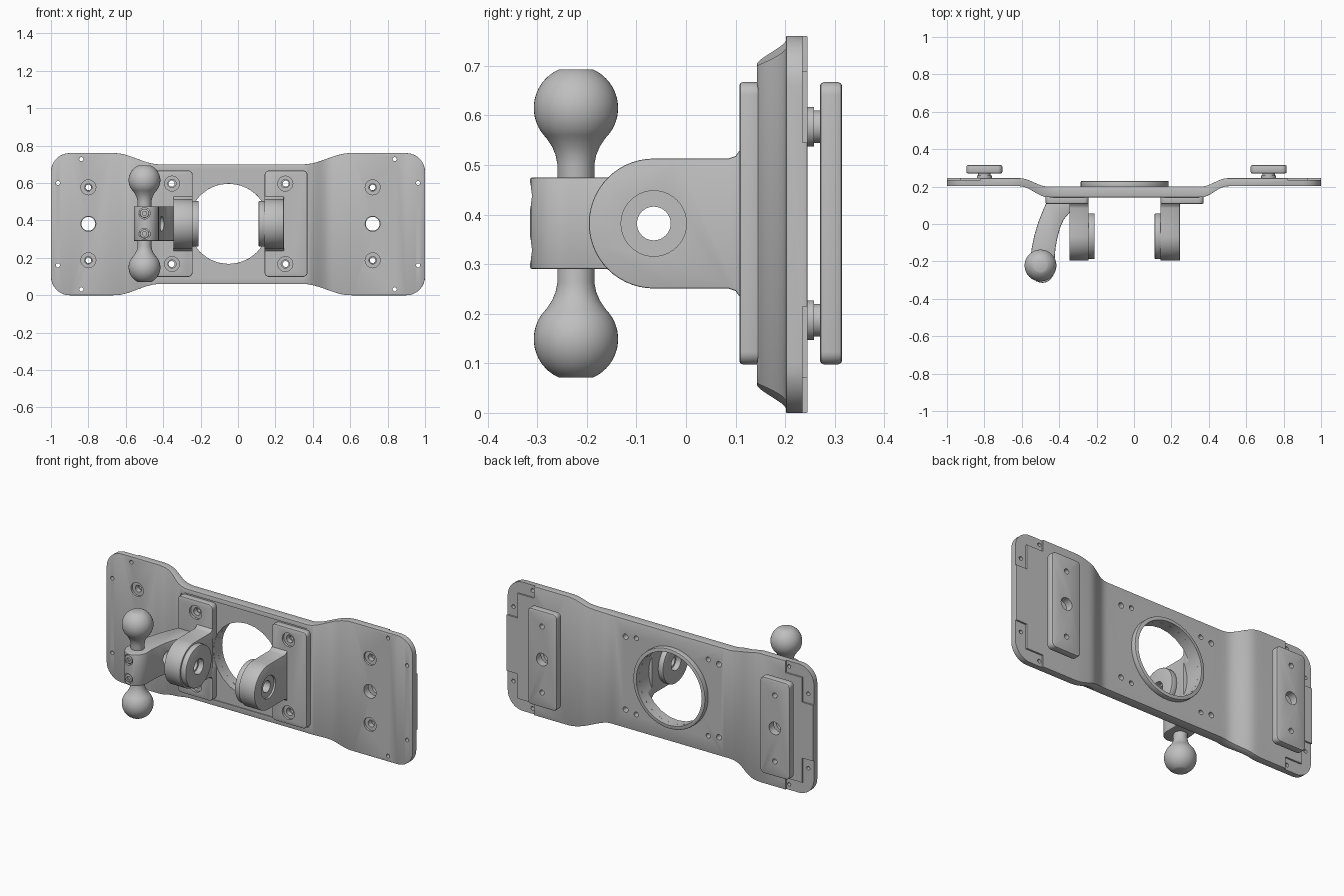
import bpy, bmesh, math
from mathutils import Vector

if "Cube" in bpy.data.objects:
    bpy.data.objects.remove(bpy.data.objects["Cube"])

grey = bpy.data.materials.new("machined_grey")
grey.use_nodes = True
grey.diffuse_color = (0.52, 0.52, 0.52, 1)
grey.node_tree.nodes["Principled BSDF"].inputs["Base Color"].default_value = (0.52, 0.52, 0.52, 1)

MID = -0.05      # centre line of the bracket in x
ZC = 0.382       # centre height
PIVOT_Y = -0.065


def activate(ob):
    bpy.ops.object.select_all(action='DESELECT')
    ob.select_set(True)
    bpy.context.view_layer.objects.active = ob


def apply_all(ob):
    activate(ob)
    for m in list(ob.modifiers):
        bpy.ops.object.modifier_apply(modifier=m.name)


def finish(name, bm, bevel=0):
    bmesh.ops.recalc_face_normals(bm, faces=bm.faces)
    me = bpy.data.meshes.new(name)
    bm.to_mesh(me)
    bm.free()
    me.materials.append(grey)
    ob = bpy.data.objects.new(name, me)
    bpy.context.collection.objects.link(ob)
    if bevel:
        m = ob.modifiers.new("soft_edges", 'BEVEL')
        m.width, m.segments, m.limit_method = bevel, 2, 'ANGLE'
        m.angle_limit = math.radians(40)
        apply_all(ob)
    return ob


def prism(name, pts, axis, a, b, bevel=0):
    """Extrude a flat outline along one axis from a to b."""
    place = {'x': lambda p, t: (t, p[0], p[1]),
             'y': lambda p, t: (p[0], t, p[1]),
             'z': lambda p, t: (p[0], p[1], t)}[axis]
    bm = bmesh.new()
    lo = [bm.verts.new(place(p, a)) for p in pts]
    hi = [bm.verts.new(place(p, b)) for p in pts]
    bm.faces.new(lo)
    bm.faces.new(hi)
    n = len(pts)
    for i in range(n):
        j = (i + 1) % n
        bm.faces.new((lo[i], lo[j], hi[j], hi[i]))
    return finish(name, bm, bevel)


def arc(cx, cy, r, a0, a1, n):
    return [(cx + r * math.cos(math.radians(a0 + (a1 - a0) * i / n)),
             cy + r * math.sin(math.radians(a0 + (a1 - a0) * i / n))) for i in range(n + 1)]


def rod(name, cx, cy, r, axis, a, b, bevel=0, n=40):
    return prism(name, arc(cx, cy, r, 0, 360, n)[:-1], axis, a, b, bevel)


def round_rect(x0, x1, z0, z1, r):
    pts = []
    for cx, cz, a in ((x1 - r, z1 - r, 0), (x0 + r, z1 - r, 90),
                      (x0 + r, z0 + r, 180), (x1 - r, z0 + r, 270)):
        pts += arc(cx, cz, r, a, a + 90, 5)
    return pts


def cut(ob, cutters):
    for c in cutters:
        m = ob.modifiers.new("cut", 'BOOLEAN')
        m.operation, m.solver, m.object = 'DIFFERENCE', 'EXACT', c
        c.hide_render = True
    apply_all(ob)
    for c in cutters:
        bpy.data.objects.remove(c)


def smooth(ob, angle=35):
    activate(ob)
    bpy.ops.object.shade_smooth_by_angle(angle=math.radians(angle))


def bore(x, z, r, a=0.05, b=0.4):
    return rod("cutter", x, z, r, 'y', a, b, n=24)


def step(x, a, b):
    t = min(1, max(0, (x - a) / (b - a)))
    return t * t * (3 - 2 * t)


# Main plate: bent in depth, waisted in height, rounded at the corners
R = 0.1
corner = [1 - R + R * math.sin(math.radians(a)) for a in range(0, 91, 10)]
xs = sorted([-x for x in corner] + corner
            + [-0.67 + 0.02 * i for i in range(15)] + [0.33 + 0.02 * i for i in range(15)])
bm = bmesh.new()
rows = []
for x in xs:
    half = 0.32 + 0.06 * max(step(-x, 0.42, 0.66), step(x, 0.35, 0.60))
    d = abs(x) - (1 - R)
    if d > 0:
        half -= R - math.sqrt(max(0, R * R - d * d))
    bend = max(step(-x, 0.46, 0.61), step(x, 0.36, 0.50))
    front, back = 0.143 + 0.059 * bend, 0.2 + 0.045 * bend
    rows.append([bm.verts.new((x, y, 0.38 + s * half)) for y, s in
                 ((front, -1), (front, 1), (back, 1), (back, -1))])
for p, q in zip(rows, rows[1:]):
    for i in range(4):
        j = (i + 1) % 4
        bm.faces.new((p[i], p[j], q[j], q[i]))
bm.faces.new(rows[0])
bm.faces.new(rows[-1])
plate = finish("main_plate", bm, 0.006)

holes = [bore(MID, ZC, 0.215)]
holes.append(prism("cutter", round_rect(-0.478, 0.376, 0.092, 0.674, 0.03), 'y', 0.1, 0.149))
for s in (-1, 1):
    cx = -0.04 + s * 0.76                       # clamp pad centre
    holes.append(bore(cx, ZC, 0.04))
    for v in (-1, 1):
        z = ZC + v * 0.195
        holes += [bore(cx, z, 0.02), bore(cx, z, 0.04, 0.15, 0.214)]
        holes += [bore(MID + s * 0.305, ZC + v * 0.215, 0.016),
                  bore(MID + s * 0.235, ZC + v * 0.225, 0.014)]
        holes += [bore(s * 0.838, 0.38 + v * 0.348, 0.011),
                  bore(s * 0.963, 0.38 + v * 0.22, 0.011)]
        # L shaped corner recess on the back
        ell = [(0.82, 0.165), (0.82, 0.31), (0.82, 0.45), (1.1, 0.45),
               (1.1, 0.165), (0.93, 0.165), (0.93, 0.31)][1:]
        holes.append(prism("cutter", [(s * x, 0.38 + v * z) for x, z in ell], 'y', 0.235, 0.3))
cut(plate, holes)
smooth(plate)

# Raised rim round the central opening
rim = rod("opening_rim", MID, ZC, 0.235, 'y', 0.19, 0.23, 0.005, 64)
cut(rim, [rod("cutter", MID, ZC, 0.214, 'y', 0, 0.4, n=64)])
smooth(rim)

for s, side in ((-1, "right"), (1, "left")):
    # Clamp pads and spacers behind the plate
    cx = -0.04 + s * 0.76
    pad = prism(side + "_clamp_pad", round_rect(cx - 0.096, cx + 0.096, 0.098, 0.667, 0.025),
                'y', 0.27, 0.315, 0.008)
    cut(pad, [bore(cx, ZC, 0.037)] + [bore(cx, ZC + v * 0.195, 0.015) for v in (-1, 1)])
    smooth(pad)
    for v, end in ((-1, "lower"), (1, "upper")):
        z = ZC + v * 0.195
        for part, r, a, b in (("washer", 0.04, 0.243, 0.258), ("spacer", 0.033, 0.256, 0.272)):
            ob = rod(f"{side}_{end}_{part}", cx, z, r, 'y', a, b)
            cut(ob, [bore(cx, z, 0.016)])
            smooth(ob)

    # Base of each pivot lug
    x0, x1 = sorted((MID + s * 0.192, MID + s * 0.422))
    base = prism(side + "_lug_base", round_rect(x0, x1, 0.098, 0.667, 0.025), 'y', 0.108, 0.15, 0.006)
    cutters = [rod("cutter", MID, ZC, 0.215, 'y', 0, 0.4, n=64)]
    for v in (-1, 1):
        x, z = MID + s * 0.303, ZC + v * 0.215
        cutters += [bore(x, z, 0.022), bore(x, z, 0.04, 0.05, 0.122)]
    cut(base, cutters)
    smooth(base)

    # Pivot lug with a rounded nose and flared root
    top = [(-0.02, 0.131), (0.085, 0.131), (0.1, 0.136), (0.107, 0.146), (0.112, 0.148)]
    prof = [(y, ZC - h) for y, h in reversed(top)]
    prof += arc(PIVOT_Y, ZC, 0.131, 270, 90, 28) + [(y, ZC + h) for y, h in top]
    x0, x1 = sorted((MID + s * 0.192, MID + s * 0.295))
    lug = prism(side + "_pivot_lug", prof, 'x', x0, x1, 0.006)
    o = MID + s * 0.295
    cut(lug, [rod("cutter", PIVOT_Y, ZC, 0.034, 'x', -0.8, 0.8),
              rod("cutter", PIVOT_Y, ZC, 0.066, 'x', o - 0.012, o + 0.012)])
    smooth(lug)
    # Round friction boss on the inner face
    x0, x1 = sorted((MID + s * 0.16, MID + s * 0.196))
    boss = rod(side + "_lug_boss", PIVOT_Y, ZC, 0.122, 'x', x0, x1, 0.005, 48)
    cut(boss, [rod("cutter", PIVOT_Y, ZC, 0.045, 'x', -0.8, 0.8)])
    smooth(boss)

# Curved arm that carries the ball pin
outer = [(-0.468, 0.115), (-0.488, 0.07), (-0.512, 0.01), (-0.533, -0.06), (-0.547, -0.13), (-0.555, -0.2)]
inner = [(-0.425, -0.2), (-0.42, -0.13), (-0.41, -0.075), (-0.395, -0.02), (-0.375, 0.025),
         (-0.345, 0.06), (-0.33, 0.115)]
nose = [(-0.49 + 0.067 * math.cos(math.radians(a)), -0.235 + 0.08 * math.sin(math.radians(a)))
        for a in range(180, 361, 15)]
arm = prism("curved_arm", outer + nose + inner, 'z', 0.29, 0.475, 0.005)
cut(arm, [rod("cutter", PIVOT_Y, ZC, 0.04, 'x', -0.7, -0.3)]
    + [rod("cutter", -0.5, z, 0.03, 'y', -0.35, -0.298) for z in (0.328, 0.438)])
smooth(arm)
for z, end in ((0.328, "lower"), (0.438, "upper")):
    screw = rod(end + "_arm_screw", -0.5, z, 0.024, 'y', -0.308, -0.28, 0.003)
    cut(screw, [rod("cutter", -0.5, z, 0.012, 'y', -0.32, -0.298, n=6)])
    smooth(screw)

# Double ball pin, turned from a half profile mirrored about its middle
half = [(0, 0.31)]
for i in range(21):
    a = math.radians(66.5 - i * (66.5 + 45) / 20)
    half.append((0.085 * math.cos(a), 0.235 + 0.085 * math.sin(a) - 0.002))
half += [(0.048, 0.155), (0.041, 0.138), (0.037, 0.118)]
prof = [(r, ZC + z) for r, z in half] + [(r, ZC - z) for r, z in reversed(half)]
bm = bmesh.new()
vs = [bm.verts.new((-0.5 + r, -0.222, z)) for r, z in prof]
es = [bm.edges.new(p) for p in zip(vs, vs[1:])]
bmesh.ops.spin(bm, geom=vs + es, cent=(-0.5, -0.222, 0), axis=(0, 0, 1),
               angle=2 * math.pi, steps=48, use_merge=False)
bmesh.ops.remove_doubles(bm, verts=bm.verts, dist=0.0001)
smooth(finish("double_ball_pin", bm))
